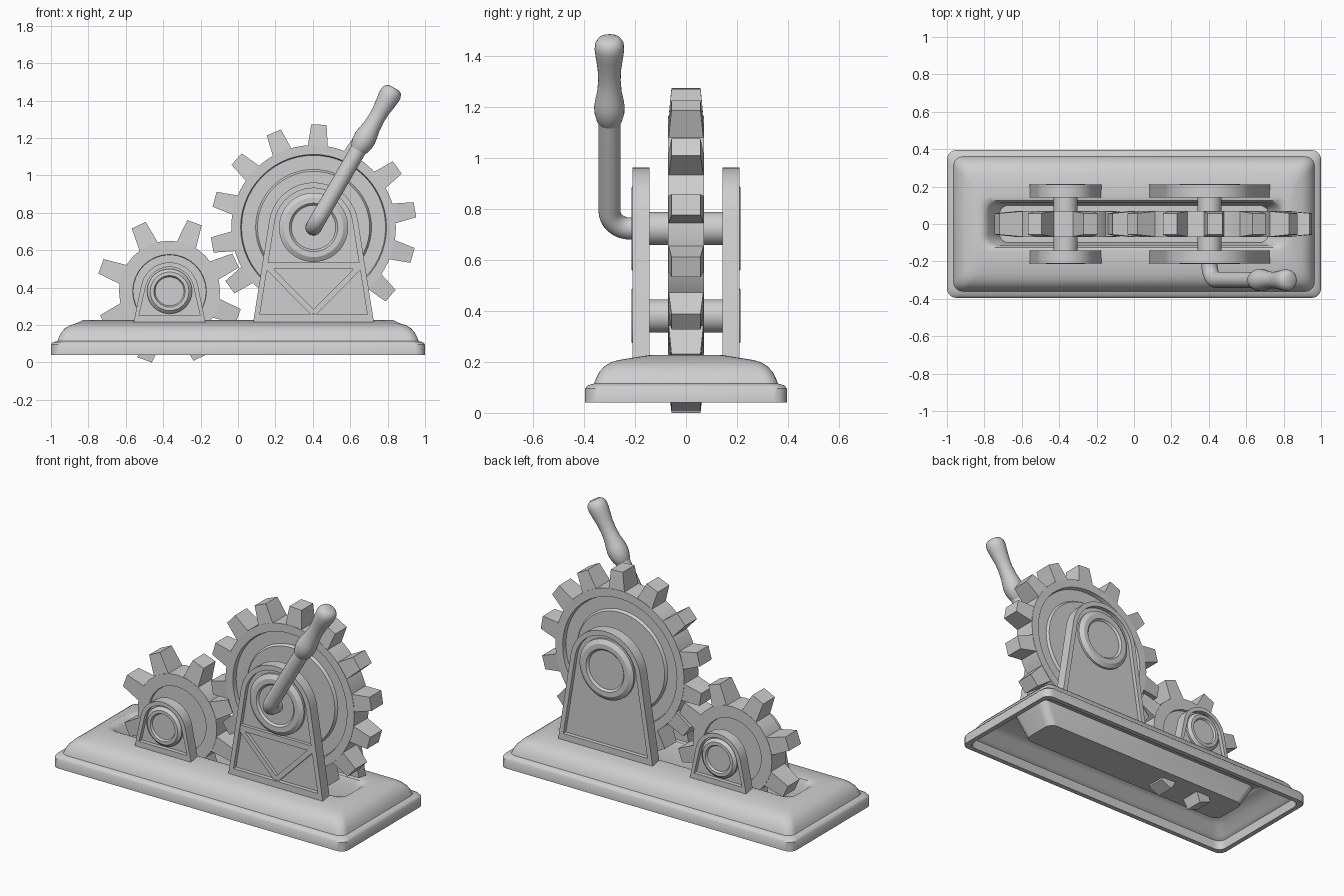
import bpy, bmesh
from math import sin, cos, pi, radians
from mathutils import Vector

if "Cube" in bpy.data.objects:
    bpy.data.objects.remove(bpy.data.objects["Cube"])

grey = bpy.data.materials.new("plain grey")
grey.use_nodes = True
grey.diffuse_color = (0.62, 0.62, 0.62, 1)
grey.node_tree.nodes["Principled BSDF"].inputs["Base Color"].default_value = grey.diffuse_color


def loft(bm, rings):
    """Skin a list of equal-length point rings and cap both ends."""
    rows = [[bm.verts.new(p) for p in ring] for ring in rings]
    n = len(rows[0])
    for a, b in zip(rows, rows[1:]):
        for i in range(n):
            j = (i + 1) % n
            bm.faces.new((a[i], a[j], b[j], b[i]))
    bm.faces.new(rows[0])
    bm.faces.new(rows[-1])


def finish(name, bm, angle=35):
    bmesh.ops.recalc_face_normals(bm, faces=bm.faces)
    mesh = bpy.data.meshes.new(name)
    bm.to_mesh(mesh)
    bm.free()
    mesh.materials.append(grey)
    obj = bpy.data.objects.new(name, mesh)
    bpy.context.collection.objects.link(obj)
    bpy.ops.object.select_all(action='DESELECT')
    obj.select_set(True)
    bpy.context.view_layer.objects.active = obj
    bpy.ops.object.shade_smooth_by_angle(angle=radians(angle))
    return obj


def part(name, rings, angle=35):
    bm = bmesh.new()
    loft(bm, rings)
    return finish(name, bm, angle)


def turned(cx, cz, profile, n=48):
    """Rings around the y axis from (radius, y) pairs."""
    return [[(cx + r * cos(2 * pi * i / n), y, cz + r * sin(2 * pi * i / n))
             for i in range(n)] for r, y in profile]


def rounded_rect(hx, hy, r, z):
    ring = []
    for q, (sx, sy) in enumerate(((1, 1), (-1, 1), (-1, -1), (1, -1))):
        for k in range(6):
            a = pi / 2 * (q + k / 5)
            ring.append((sx * (hx - r) + r * cos(a), sy * (hy - r) + r * sin(a), z))
    return ring


# Hollow base with a sunken trough, listed from trough underside to trough floor
base = [
    (.74, .12, .05, .06), (.82, .14, .05, .195), (.84, .27, .05, .18),
    (.91, .30, .05, .16), (.94, .335, .05, .11), (.965, .36, .05, .095),
    (.97, .365, .05, .04),
    (1, .395, .05, .04), (1, .395, .05, .095), (.99, .385, .05, .108),
    (.965, .36, .05, .115), (.958, .353, .05, .135), (.945, .34, .05, .16),
    (.925, .32, .05, .182), (.90, .295, .05, .198), (.87, .265, .05, .207),
    (.83, .145, .06, .226), (.80, .125, .06, .22), (.78, .115, .06, .2),
    (.72, .10, .05, .08)]
part("base", [rounded_rect(*row) for row in base], 40)


# Gears: a recessed disc with tapered teeth
def gear(name, cx, cz, root, tip, teeth, start, face):
    bm = bmesh.new()
    side = face + [(root, .07)]
    loft(bm, turned(cx, cz, [(r, -y) for r, y in side] + side[::-1], teeth * 4))
    for i in range(teeth):
        a = radians(start) + 2 * pi * i / teeth
        u, v = Vector((cos(a), 0, sin(a))), Vector((-sin(a), 0, cos(a)))
        loft(bm, [[Vector((cx, 0, cz)) + u * r + v * w * s + Vector((0, d * t, 0))
                   for s, t in ((-1, -1), (1, -1), (1, 1), (-1, 1))]
                  for r, w, d in ((root - .02, .055, .0695), (tip, .041, .057))])
    finish(name, bm, 30)


BIG, SMALL = (.404, .722), (-.366, .38)
gear("large_gear", *BIG, .44, .55, 14, 87, [(.30, .06), (.31, .045), (.385, .045), (.39, .07)])
gear("small_gear", *SMALL, .27, .39, 8, 25, [(.185, .055), (.195, .055), (.197, .07)])


# Bearing brackets with a raised rim, round bosses and shafts
def outline(cx, cz, r, half, bottom, y):
    arc = [radians(10 + 160 * k / 20) for k in range(21)]
    return ([(cx + half, y, bottom)]
            + [(cx + r * cos(a), y, cz + r * sin(a)) for a in arc]
            + [(cx - half, y, bottom)])


def bearing(size, centre, r, half, rim, boss):
    for where, s in (("front", -1), ("back", 1)):
        outer = (*centre, r, half, .2)
        inner = (*centre, r - rim, half - rim * 1.25, .225 + rim)
        part(f"{size}_{where}_bracket", [
            outline(*outer, s * .143), outline(*outer, s * .21),
            outline(*inner, s * .21), outline(*inner, s * .185)])
        part(f"{size}_{where}_boss", turned(*centre, [
            (boss, s * .17), (boss, s * .198), (boss * .86, s * .214),
            (boss * .7, s * .214), (boss * .64, s * .202)]), 30)
    part(f"{size}_shaft", turned(*centre, [(.065, -.15), (.065, .15)], 32))


bearing("large", BIG, .24, .325, .03, .185)
bearing("small", SMALL, .155, .195, .025, .12)


# Braces on the front of the large bracket
def brace(name, p, q, width):
    p, q = Vector((p[0], 0, p[1])), Vector((q[0], 0, q[1]))
    side = (q - p).normalized().cross(Vector((0, 1, 0))) * width / 2
    part(name, [[e + side * s + Vector((0, y, 0)) for s, y in
                 ((-1, -.205), (1, -.205), (1, -.18), (-1, -.18))] for e in (p, q)])


x = BIG[0]
brace("cross_brace", (x - .255, .517), (x + .255, .517), .035)
for name, s in (("right", -1), ("left", 1)):
    brace(f"{name}_diagonal_brace", (x + s * .245, .51), (x, .262), .03)


# Crank: a bent rod swept in the plane of its arm, and a turned grip
def swept(name, stations):
    """Stations are (distance along arm, y, bend angle, radius)."""
    d, n = Vector((cos(pi / 3), 0, sin(pi / 3))), Vector((sin(pi / 3), 0, -cos(pi / 3)))
    rings = []
    for s, y, bend, r in stations:
        p = Vector((BIG[0], y, BIG[1])) + d * s
        m = n.cross(d * sin(bend) + Vector((0, -cos(bend), 0)))
        rings.append([p + (n * cos(a) + m * sin(a)) * r
                      for a in (2 * pi * i / 24 for i in range(24))])
    part(name, rings, 50)


bends = [pi / 2 * k / 8 for k in range(9)]
swept("crank_arm", [(0, -.19, 0, .043)]
      + [(.08 * (1 - cos(b)), -.22 - .08 * sin(b), b, .043) for b in bends]
      + [(.56, -.30, pi / 2, .043)])
grip = [(.475, .042), (.49, .05), (.52, .058), (.55, .06), (.58, .056), (.62, .048),
        (.67, .044), (.72, .046), (.77, .053), (.81, .058), (.835, .056),
        (.853, .046), (.862, .03)]
swept("crank_grip", [(s, -.30, pi / 2, r) for s, r in grip])
